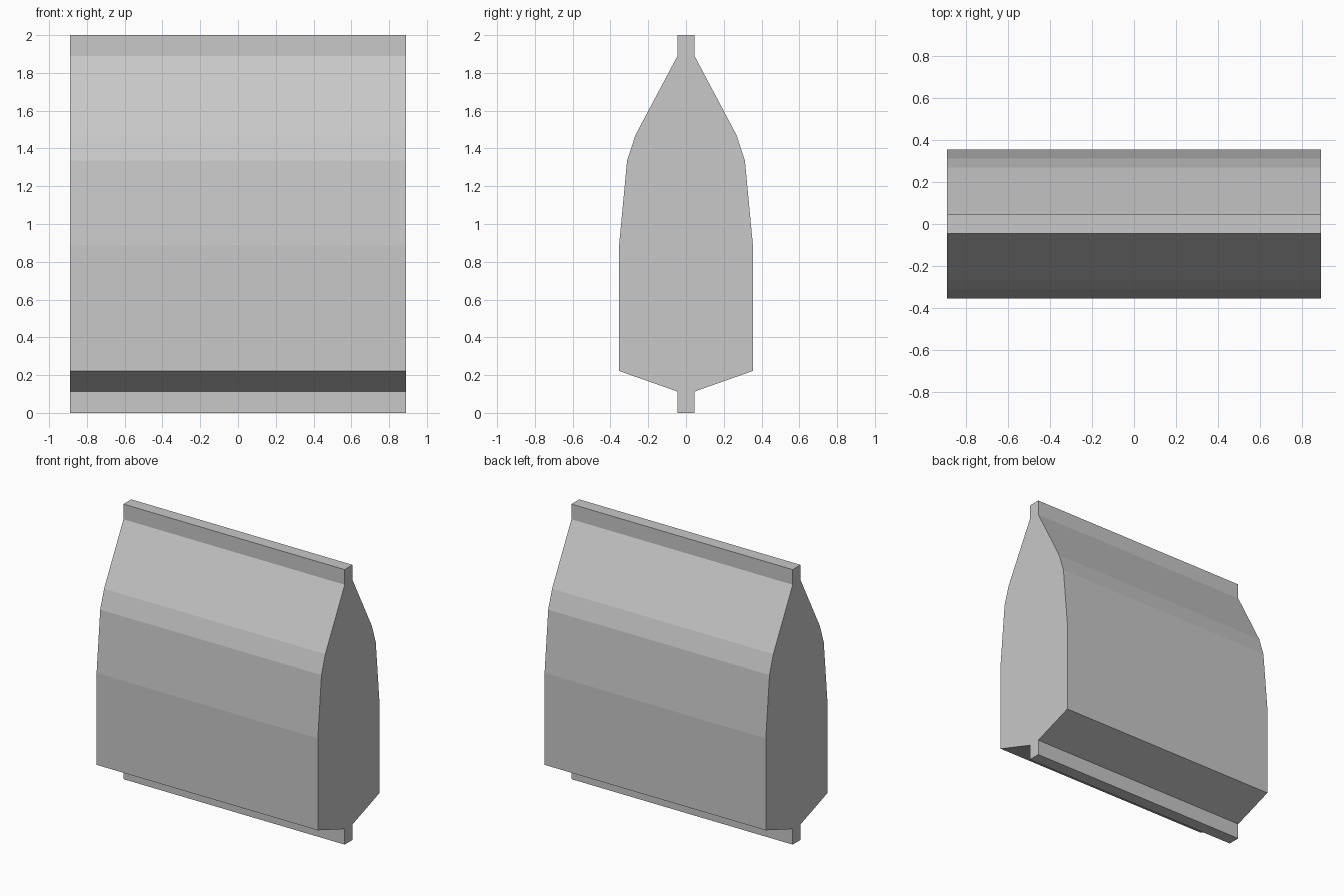
import bpy
import bmesh

cube = bpy.data.objects.get("Cube")
if cube:
    bpy.data.objects.remove(cube, do_unlink=True)

HALF_WIDTH = 0.89

# Single flat grey
grey = bpy.data.materials.new("light grey")
grey.use_nodes = True
colour = (0.58, 0.58, 0.58, 1.0)
grey.diffuse_color = colour
grey.node_tree.nodes["Principled BSDF"].inputs["Base Color"].default_value = colour

# Half profile of the pouch: (half depth, height), bottom seam to top seam
half = [(0.045, 0.0), (0.045, 0.113), (0.354, 0.222), (0.354, 0.89),
        (0.312, 1.335), (0.268, 1.47), (0.045, 1.89), (0.045, 2.0)]
outline = half + [(-y, z) for y, z in reversed(half)]

# Sealed pouch: mirrored profile extruded along its width
bm = bmesh.new()
end = bm.faces.new([bm.verts.new((-HALF_WIDTH, y, z)) for y, z in outline])
result = bmesh.ops.extrude_face_region(bm, geom=[end], use_keep_orig=True)
moved = [v for v in result["geom"] if isinstance(v, bmesh.types.BMVert)]
bmesh.ops.translate(bm, verts=moved, vec=(2 * HALF_WIDTH, 0, 0))
bmesh.ops.recalc_face_normals(bm, faces=bm.faces)

mesh = bpy.data.meshes.new("pouch")
bm.to_mesh(mesh)
bm.free()
mesh.materials.append(grey)
pouch = bpy.data.objects.new("pouch", mesh)
bpy.context.collection.objects.link(pouch)
